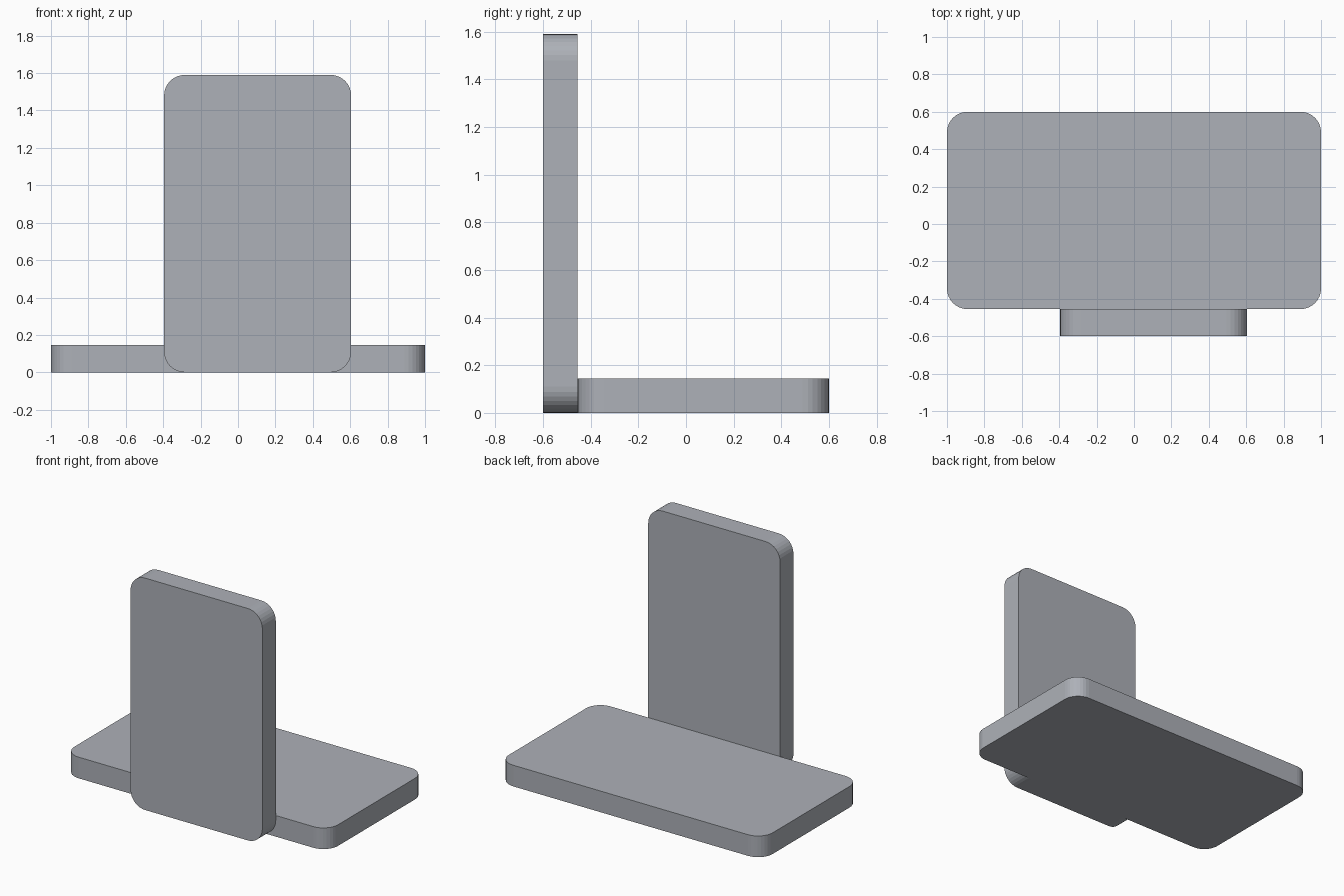
import bpy, bmesh, math
from mathutils import Matrix, Vector

if "Cube" in bpy.data.objects:
    bpy.data.objects.remove(bpy.data.objects["Cube"])

grey = bpy.data.materials.new("cool_grey")
grey.diffuse_color = (0.42, 0.44, 0.48, 1)
grey.use_nodes = True
grey.node_tree.nodes["Principled BSDF"].inputs["Base Color"].default_value = grey.diffuse_color


def rounded_slab(name, width, length, thickness, radius, matrix, steps=8):
    """Slab with rounded outline, centred in its plane and extruded along local z."""
    bm = bmesh.new()
    outline = []
    for i, (sx, sy) in enumerate([(1, 1), (-1, 1), (-1, -1), (1, -1)]):
        cx, cy = sx * (width / 2 - radius), sy * (length / 2 - radius)
        for k in range(steps + 1):
            a = math.pi / 2 * (i + k / steps)
            outline.append(bm.verts.new((cx + radius * math.cos(a),
                                         cy + radius * math.sin(a), 0)))
    face = bm.faces.new(outline)
    grown = bmesh.ops.extrude_face_region(bm, geom=[face])
    top = [v for v in grown["geom"] if isinstance(v, bmesh.types.BMVert)]
    bmesh.ops.translate(bm, verts=top, vec=Vector((0, 0, thickness)))
    bm.transform(matrix)
    bmesh.ops.recalc_face_normals(bm, faces=bm.faces)
    mesh = bpy.data.meshes.new(name)
    bm.to_mesh(mesh)
    bm.free()
    mesh.materials.append(grey)
    obj = bpy.data.objects.new(name, mesh)
    bpy.context.collection.objects.link(obj)
    return obj


# Flat base lying on the ground
rounded_slab("base_slab", 2.0, 1.055, 0.145, 0.11,
             Matrix.Translation((0, 0.0725, 0)))

# Upright panel against the front edge, slightly off centre
rounded_slab("upright_panel", 1.0, 1.59, 0.145, 0.11,
             Matrix.Translation((0.105, -0.455, 0.795))
             @ Matrix.Rotation(math.pi / 2, 4, 'X'))
